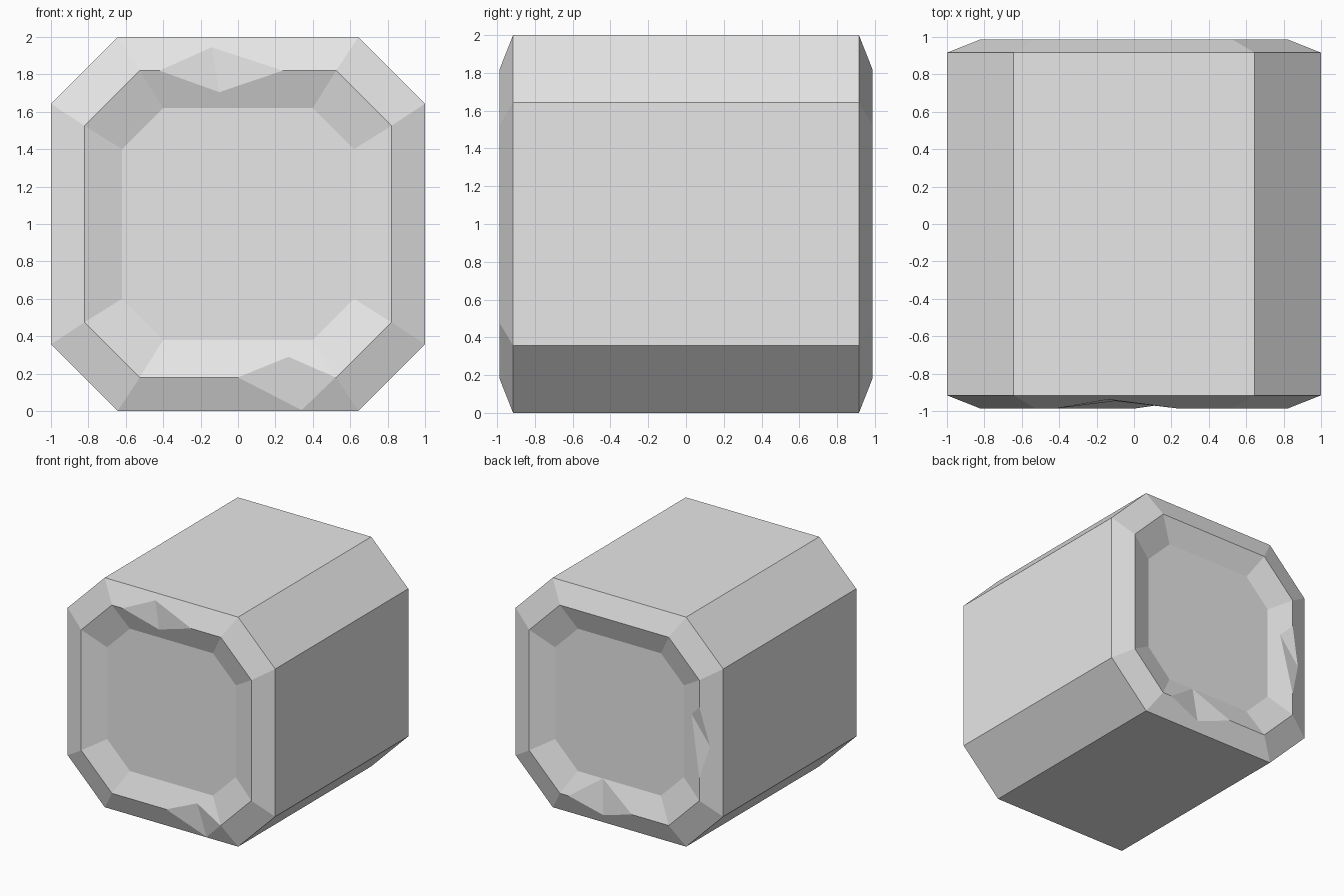
import bpy, bmesh
from mathutils import Vector

cube = bpy.data.objects.get("Cube")
if cube:
    bpy.data.objects.remove(cube, do_unlink=True)

# Rings of an end: half width and half length of the straight side
OUTER, RIM, FLOOR = (1.0, 0.643), (0.82, 0.525), (0.62, 0.40)
SHOULDER_Y, RIM_Y = 0.916, 0.987

# Straight sides: outward direction and tangent, in (x, z)
SIDES = {
    "top": (Vector((0, 1)), Vector((1, 0))),
    "bottom": (Vector((0, -1)), Vector((1, 0))),
    "left": (Vector((1, 0)), Vector((0, 1))),
    "right": (Vector((-1, 0)), Vector((0, 1))),
}
LOOP = ["top", "left", "bottom", "right"]

# Chips knocked out of the rim: start, end, inner point, outer point
# (points are position along the side and distance from the axis)
CHIPS = {
    (-1, "top"): (-0.42, 0.24, (-0.10, 0.705), (-0.14, 0.945)),
    (-1, "bottom"): (0.0, 0.522, (0.27, 0.71), (0.34, 0.995)),
    (1, "bottom"): (-0.17, 0.44, (0.16, 0.62), (0.135, 0.92)),
    (1, "right"): (-0.33, 0.29, (0.19, 0.72), (-0.04, 0.90)),
}

bm = bmesh.new()


def point(end, side, along, dist):
    """Vertex on the sloped rim of one end."""
    normal, tangent = SIDES[side]
    width = OUTER[0] - RIM[0] if dist > RIM[0] else RIM[0] - FLOOR[0]
    y = RIM_Y - (RIM_Y - SHOULDER_Y) * abs(dist - RIM[0]) / width
    p = normal * dist + tangent * along
    return bm.verts.new((p.x, end * y, p.y + 1))


def make_ring(end, ring):
    """Each side's two corners, ordered along its tangent."""
    return {s: [point(end, s, k * ring[1], ring[0]) for k in (-1, 1)] for s in SIDES}


def ordered(ring):
    """Corners of a ring in loop order."""
    verts = []
    for s in LOOP:
        verts += ring[s] if s in ("top", "right") else ring[s][::-1]
    return verts


def bridge(a, b, skip_sides=False):
    va, vb = ordered(a), ordered(b)
    for i in range(1 if skip_sides else 0, 8, 2 if skip_sides else 1):
        j = (i + 1) % 8
        bm.faces.new((va[i], va[j], vb[j], vb[i]))


# Both recessed ends
shoulders = {}
for end in (-1, 1):
    outer, rim, floor = (make_ring(end, r) for r in (OUTER, RIM, FLOOR))
    shoulders[end] = outer
    bridge(outer, rim, True)
    bridge(rim, floor, True)
    bm.faces.new(ordered(floor))
    for side in LOOP:
        chip = CHIPS.get((end, side))
        notch_in, notch_out = [], []
        if chip:
            start, stop = (point(end, side, u, RIM[0]) for u in chip[:2])
            inner, peak = (point(end, side, *p) for p in chip[2:])
            notch_in, notch_out = [stop, inner, start], [stop, peak, start]
            bm.faces.new((start, inner, peak))
            bm.faces.new((inner, stop, peak))
        r0, r1 = rim[side]
        bm.faces.new([*outer[side], r1, *notch_out, r0])
        bm.faces.new([*floor[side], r1, *notch_in, r0])

# Long eight-sided wall
bridge(shoulders[-1], shoulders[1])

bmesh.ops.recalc_face_normals(bm, faces=bm.faces[:])
bmesh.ops.triangulate(bm, faces=[f for f in bm.faces if len(f.verts) in (5, 6, 7)])
mesh = bpy.data.meshes.new("octagonal_block")
bm.to_mesh(mesh)
bm.free()

grey = bpy.data.materials.new("light_grey")
grey.use_nodes = True
grey.diffuse_color = (0.8, 0.8, 0.8, 1)
grey.node_tree.nodes["Principled BSDF"].inputs["Base Color"].default_value = (0.8, 0.8, 0.8, 1)
mesh.materials.append(grey)

block = bpy.data.objects.new("octagonal_block", mesh)
bpy.context.scene.collection.objects.link(block)
